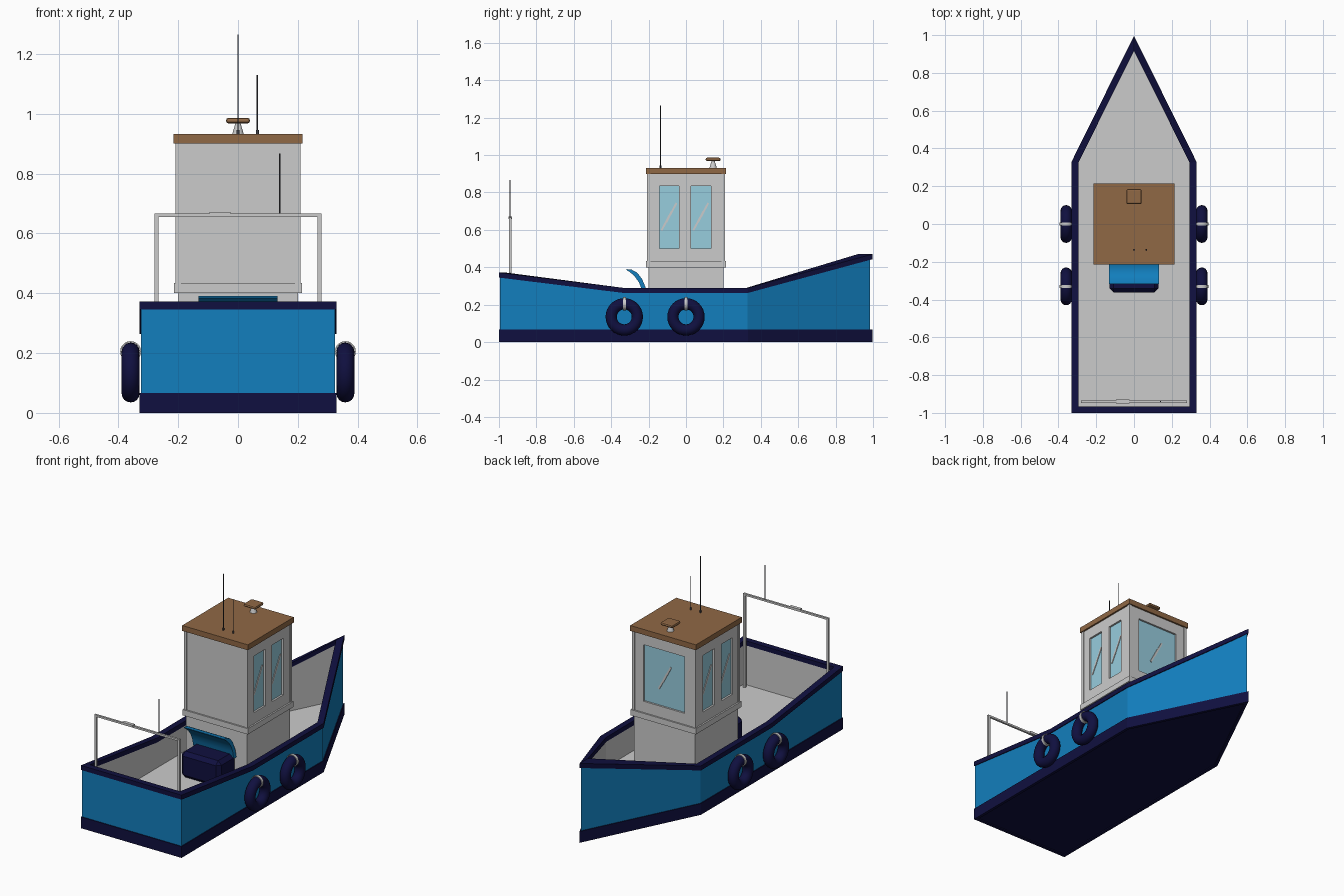
import bpy, bmesh, math
from mathutils import Matrix, Vector

if "Cube" in bpy.data.objects:
    bpy.data.objects.remove(bpy.data.objects["Cube"])


def material(name, rgb):
    m = bpy.data.materials.new(name)
    m.diffuse_color = (*rgb, 1)
    m.use_nodes = True
    m.node_tree.nodes["Principled BSDF"].inputs["Base Color"].default_value = m.diffuse_color
    return m


BLUE = material("hull_blue", (0.006, 0.21, 0.51))
NAVY = material("navy", (0.005, 0.005, 0.05))
WOOD = material("wood", (0.28, 0.14, 0.06))
GLASS = material("glass", (0.31, 0.61, 0.73))
DARK = material("dark_metal", (0.05, 0.05, 0.06))


def finish(name, bm, mat=None, smooth=False):
    bmesh.ops.recalc_face_normals(bm, faces=bm.faces)
    me = bpy.data.meshes.new(name)
    bm.to_mesh(me)
    bm.free()
    ob = bpy.data.objects.new(name, me)
    bpy.context.collection.objects.link(ob)
    if mat:
        me.materials.append(mat)
    if smooth:
        bpy.ops.object.select_all(action='DESELECT')
        ob.select_set(True)
        bpy.context.view_layer.objects.active = ob
        bpy.ops.object.shade_smooth_by_angle(angle=math.radians(40))
    return ob


def box(name, center, size, mat=None, frame=Matrix(), bevel=0, segments=1):
    bm = bmesh.new()
    bmesh.ops.create_cube(bm, size=1, matrix=Matrix.Translation(center) @ Matrix.Diagonal((*size, 1)))
    if bevel:
        bmesh.ops.bevel(bm, geom=bm.edges[:], offset=bevel, segments=segments, affect='EDGES', profile=0.5)
    bm.transform(frame)
    return finish(name, bm, mat)


def rod(name, a, b, r, mat=None, r2=None, sides=10):
    a, b = Vector(a), Vector(b)
    bm = bmesh.new()
    rot = (b - a).to_track_quat('Z', 'Y').to_matrix().to_4x4()
    bmesh.ops.create_cone(bm, cap_ends=True, segments=sides, radius1=r, radius2=r if r2 is None else r2,
                          depth=(b - a).length, matrix=Matrix.Translation((a + b) / 2) @ rot)
    return finish(name, bm, mat, True)


def lathe_ring(name, section, major, matrix, mat=None, steps=32):
    # closed (radius offset, height) section swept round the local z axis
    bm = bmesh.new()
    rings = []
    for i in range(steps):
        t = 2 * math.pi * i / steps
        rings.append([bm.verts.new(((major + p) * math.cos(t), (major + p) * math.sin(t), q)) for p, q in section])
    n = len(section)
    for i in range(steps):
        r, s = rings[i], rings[(i + 1) % steps]
        for j in range(n):
            k = (j + 1) % n
            bm.faces.new((r[j], s[j], s[k], r[k]))
    bm.transform(matrix)
    return finish(name, bm, mat, True)


# Hull plan, offset outward by d
def outline(d):
    w, s, sh, tip = 0.325 + d, -0.995 - d, 0.33 + 0.23 * d, 0.985 + 2.26 * d
    half = [(w, s), (w, -0.335), (w, sh)]
    return half + [(0, tip)] + [(-x, y) for x, y in reversed(half)]


SHEER = [0.372, 0.29, 0.29, 0.47, 0.29, 0.29, 0.372]
FLOOR = [0.0] * 7


def wall(name, d_out, d_in, low, high, mat=None):
    bm = bmesh.new()
    loops = [[bm.verts.new((x, y, z)) for (x, y), z in zip(outline(d), zs)]
             for d, zs in ((d_out, low), (d_out, high), (d_in, high), (d_in, low))]
    for a in range(4):
        p, q = loops[a], loops[(a + 1) % 4]
        for i in range(7):
            j = (i + 1) % 7
            bm.faces.new((p[i], p[j], q[j], q[i]))
    return finish(name, bm, mat)


def slab(name, d, z0, z1, mat=None):
    bm = bmesh.new()
    lo, hi = [[bm.verts.new((x, y, z)) for x, y in outline(d)] for z in (z0, z1)]
    bm.faces.new(lo)
    bm.faces.new(hi)
    for i in range(7):
        j = (i + 1) % 7
        bm.faces.new((lo[i], lo[j], hi[j], hi[i]))
    return finish(name, bm, mat)


DECK = 0.11
under_rim = [z - 0.027 for z in SHEER]
wall("hull_side", 0, -0.014, [0.03] * 7, under_rim, BLUE)
wall("bulwark_lining", -0.014, -0.026, [0.09] * 7, under_rim)
wall("gunwale_rim", 0.005, -0.03, under_rim, SHEER, NAVY)
wall("keel_band", 0.005, -0.012, FLOOR, [0.067] * 7, NAVY)
slab("hull_bottom", -0.011, 0.006, 0.05, NAVY)
slab("deck", -0.02, 0.09, DECK)

# Cabin
box("cabin_base", (0, 0, (DECK + 0.405) / 2), (0.40, 0.40, 0.405 - DECK))
box("cabin_trim", (0, 0, 0.417), (0.428, 0.428, 0.034))
cabin = box("cabin_upper", (0, 0, 0.667), (0.41, 0.41, 0.47))
box("cabin_roof", (0, 0, 0.916), (0.43, 0.43, 0.032), WOOD)
for sx in (-1, 1):
    for sy in (-1, 1):
        box("cabin_corner_post", (sx * 0.2, sy * 0.2, 0.667), (0.018, 0.018, 0.466))


# Windows: (facing angle about z, horizontal centre, width); local x is across, local y is outward
WINDOWS = [(-90, 0.09, 0.105), (-90, -0.08, 0.105), (90, -0.09, 0.105), (90, 0.08, 0.105), (0, 0, 0.27)]
cut = bmesh.new()
for ang, u, w in WINDOWS:
    frame = Matrix.Rotation(math.radians(ang), 4, 'Z')
    bmesh.ops.create_cube(cut, size=1, matrix=frame @ Matrix.Translation((u, 0.205, 0.668))
                          @ Matrix.Diagonal((w, 0.03, 0.335, 1)))
    box("window_glass", (u, 0.191, 0.668), (w, 0.006, 0.335), GLASS, frame)
    # slanted glints on the pane
    for du, dv, length in ((-0.012, 0.025, 0.115), (0.014, -0.02, 0.115)):
        tilt = frame @ Matrix.Translation((u + du, 0.195, 0.668 + dv)) @ Matrix.Rotation(math.radians(-28), 4, 'Y')
        box("window_glint", (0, 0, 0), (0.01, 0.006, length), None, tilt)
cutter = finish("window_cutter", cut)
cutter.hide_render = True
cutter.hide_viewport = True
mod = cabin.modifiers.new("windows", 'BOOLEAN')
mod.object = cutter
mod.solver = 'EXACT'

# Roof fittings
rod("radar_stem", (0, 0.145, 0.93), (0, 0.145, 0.97), 0.02, None, 0.008, 12)
box("radar_head", (0, 0.145, 0.977), (0.08, 0.08, 0.018), WOOD, bevel=0.008, segments=2)
for x, top in ((0, 1.265), (0.065, 1.13)):
    rod("roof_antenna", (x, -0.137, 0.93), (x, -0.137, top), 0.0025, DARK)
    rod("antenna_foot", (x, -0.137, 0.93), (x, -0.137, 0.945), 0.005, DARK)

# Stern frame
for x in (-0.273, 0.273):
    box("stern_post", (x, -0.94, (DECK + 0.66) / 2), (0.013, 0.013, 0.66 - DECK))
box("stern_crossbar", (0, -0.94, 0.661), (0.559, 0.012, 0.011))
box("stern_light", (-0.06, -0.94, 0.665), (0.07, 0.02, 0.014))
rod("stern_antenna", (0.14, -0.94, 0.66), (0.14, -0.94, 0.868), 0.003, DARK)

# Engine box with curved lid behind the cabin
box("engine_box", (0, -0.28, (DECK + 0.265) / 2), (0.26, 0.165, 0.265 - DECK), NAVY, bevel=0.022)
outer = [(-0.318, 0.39), (-0.29, 0.387), (-0.262, 0.372), (-0.235, 0.338), (-0.213, 0.285), (-0.203, 0.24)]
inner = [(-0.228, 0.24), (-0.238, 0.285), (-0.252, 0.32), (-0.275, 0.352), (-0.298, 0.373), (-0.316, 0.384)]
bm = bmesh.new()
ends = [[bm.verts.new((x, y, z)) for y, z in outer + inner] for x in (-0.132, 0.132)]
for e in ends:
    bm.faces.new(e)
for i in range(12):
    j = (i + 1) % 12
    bm.faces.new((ends[0][i], ends[0][j], ends[1][j], ends[1][i]))
finish("engine_lid", bm, BLUE, True)

# Tyre fenders with strap loops
circle = [(0.03 * math.cos(t * math.pi / 8), 0.03 * math.sin(t * math.pi / 8)) for t in range(16)]
band = [(-0.002, -0.008), (0.002, -0.008), (0.002, 0.008), (-0.002, 0.008)]
for side in (-1, 1):
    for y in (0, -0.33):
        turn = Matrix.Translation((side * 0.359, y, 0.135)) @ Matrix.Rotation(math.pi / 2, 4, 'Y')
        lathe_ring("tyre_fender", circle, 0.07, turn, NAVY)
        loop = Matrix.Translation((side * 0.359, y, 0.205)) @ Matrix.Rotation(math.pi / 2, 4, 'X')
        lathe_ring("fender_strap", band, 0.033, loop, None, 20)
